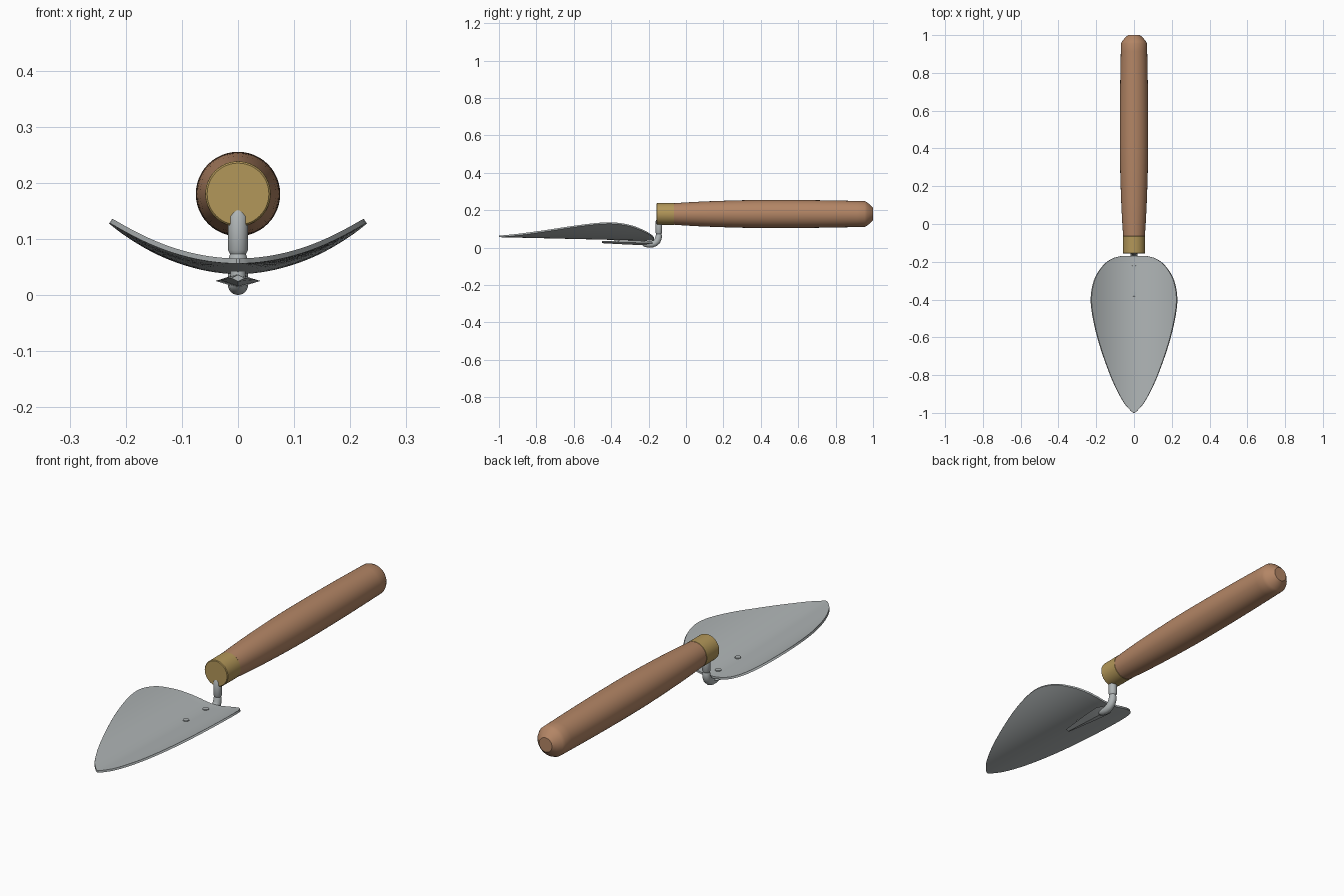
import bpy, bmesh, math
from mathutils import Vector

if "Cube" in bpy.data.objects:
    bpy.data.objects.remove(bpy.data.objects["Cube"])


def material(name, rgb):
    m = bpy.data.materials.new(name)
    m.diffuse_color = (*rgb, 1)
    m.use_nodes = True
    m.node_tree.nodes["Principled BSDF"].inputs["Base Color"].default_value = m.diffuse_color
    return m


WOOD = material("warm wood", (0.45, 0.235, 0.13))
BRASS = material("brass", (0.45, 0.31, 0.10))
STEEL = material("steel", (0.43, 0.46, 0.465))


def finish(name, bm, mat, angle=35, recalc=True):
    if recalc:
        bmesh.ops.recalc_face_normals(bm, faces=bm.faces)
    me = bpy.data.meshes.new(name)
    bm.to_mesh(me)
    bm.free()
    me.materials.append(mat)
    ob = bpy.data.objects.new(name, me)
    bpy.context.collection.objects.link(ob)
    bpy.ops.object.select_all(action='DESELECT')
    ob.select_set(True)
    bpy.context.view_layer.objects.active = ob
    bpy.ops.object.shade_smooth_by_angle(angle=math.radians(angle))
    return ob


def sweep(name, path, sides, mat, angle=35):
    """Skin rings along a path in the YZ plane; each point is (y, z, half width, half height)."""
    bm = bmesh.new()
    rings = []
    for i, (y, z, rx, rn) in enumerate(path):
        a, b = path[max(i - 1, 0)], path[min(i + 1, len(path) - 1)]
        t = Vector((0, b[0] - a[0], b[1] - a[1])).normalized()
        n = Vector((0, -t.z, t.y))
        rings.append([bm.verts.new(Vector((0, y, z)) + Vector((rx * math.cos(k), 0, 0)) + n * rn * math.sin(k))
                      for k in (2 * math.pi * s / sides for s in range(sides))])
    for r, q in zip(rings, rings[1:]):
        for s in range(sides):
            e = (s + 1) % sides
            bm.faces.new((r[s], r[e], q[e], q[s]))
    bm.faces.new(rings[0])
    bm.faces.new(rings[-1])
    return finish(name, bm, mat, angle)


def curve(pts, steps):
    """Catmull-Rom through 2D points."""
    p = [Vector(v) for v in pts]
    p = [2 * p[0] - p[1]] + p + [2 * p[-1] - p[-2]]
    out = []
    for i in range(1, len(p) - 2):
        a, b, c, d = p[i - 1:i + 3]
        for s in range(steps):
            t = s / steps
            out.append(0.5 * (2 * b + (c - a) * t + (2 * a - 5 * b + 4 * c - d) * t * t
                              + (3 * b - a - 3 * c + d) * t ** 3))
    return out + [p[-2]]


# Wooden handle: swelling grip with chamfered butt
AXIS = 0.18
grip = curve([(-0.07, 0.057), (0.02, 0.063), (0.15, 0.069), (0.35, 0.0745), (0.55, 0.075),
              (0.75, 0.073), (0.955, 0.069)], 5)
butt = [(0.968, 0.063), (0.985, 0.048), (1.0, 0.032)]
sweep("handle", [(y, AXIS, r, r) for y, r in [tuple(v) for v in grip] + butt], 48, WOOD, 40)

# Brass ferrule
sweep("ferrule", [(y, AXIS, r, r) for y, r in
                  [(-0.157, 0.055), (-0.154, 0.058), (-0.065, 0.0585), (-0.063, 0.057)]], 48, BRASS)


# Dished leaf-shaped blade
def keel(y):
    return 0.037 + 0.019 * max(0, (-0.2 - y) / 0.8)


outline = curve([(-1, 0.003), (-0.985, 0.021), (-0.93, 0.064), (-0.8, 0.127), (-0.6, 0.195), (-0.42, 0.229),
                 (-0.3, 0.213), (-0.22, 0.165), (-0.183, 0.115), (-0.17, 0.07)], 5)
bm = bmesh.new()
COLS = 24
grid = []
for y, w in outline:
    xs = [w * (2 * j / COLS - 1) for j in range(COLS + 1)]
    grid.append([bm.verts.new((x, y, keel(y) + 1.55 * x * x + 0.02 * abs(x))) for x in xs])
for a, b in zip(grid, grid[1:]):
    for j in range(COLS):
        bm.faces.new((a[j], a[j + 1], b[j + 1], b[j]))
blade = finish("blade", bm, STEEL, recalc=False)
solid = blade.modifiers.new("thickness", 'SOLIDIFY')
solid.thickness = 0.009
solid.offset = 1
for f in blade.data.polygons:
    f.use_smooth = True
# keep the rim crisp after thickening
bpy.ops.object.modifier_apply(modifier=solid.name)
bpy.ops.object.shade_smooth_by_angle(angle=math.radians(35))

# Bent shank: collared post under the ferrule, elbow, rounded foot under the blade
shank = [(-0.145, 0.156, 0.005), (-0.145, 0.153, 0.011), (-0.145, 0.14, 0.018), (-0.145, 0.08, 0.018),
         (-0.145, 0.073, 0.014), (-0.145, 0.066, 0.0165), (-0.147, 0.05, 0.0175), (-0.154, 0.035, 0.018),
         (-0.166, 0.024, 0.018), (-0.182, 0.0185, 0.018), (-0.2, 0.018, 0.018), (-0.215, 0.019, 0.016),
         (-0.228, 0.021, 0.012), (-0.235, 0.022, 0.006)]
sweep("shank", [(y, z, r, r) for y, z, r in shank], 24, STEEL)

# Flattened tapering tang under the blade
sweep("tang", [(-0.18, 0.025, 0.022, 0.011), (-0.21, 0.025, 0.04, 0.012), (-0.30, 0.027, 0.032, 0.011),
               (-0.45, 0.03, 0.012, 0.006)], 4, STEEL, 20)

# Rivets through blade and tang
for i, y in enumerate((-0.23, -0.37)):
    bm = bmesh.new()
    bmesh.ops.create_cone(bm, cap_ends=True, segments=20, radius1=0.014, radius2=0.013, depth=0.024)
    bmesh.ops.translate(bm, verts=bm.verts, vec=(0, y, keel(y) + 0.001))
    finish(f"rivet_{i + 1}", bm, STEEL)
